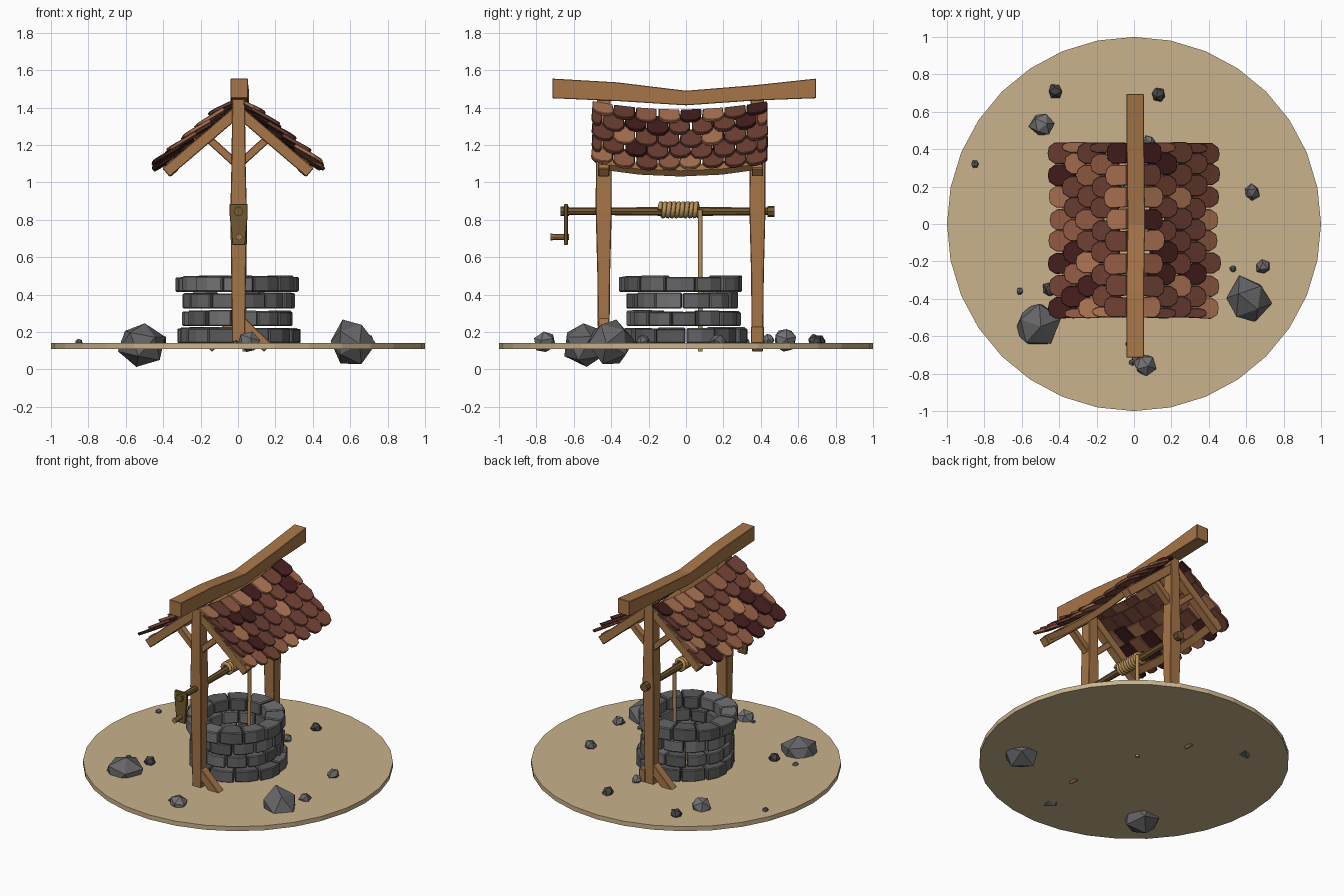
import bpy, bmesh, random
from math import sin, cos, pi, radians
from mathutils import Vector

if "Cube" in bpy.data.objects:
    bpy.data.objects.remove(bpy.data.objects["Cube"])

random.seed(4)
R = random.uniform


def mat(name, r, g, b):
    m = bpy.data.materials.new(name)
    m.diffuse_color = (r, g, b, 1)
    m.use_nodes = True
    m.node_tree.nodes["Principled BSDF"].inputs["Base Color"].default_value = m.diffuse_color
    return m


SAND = mat("sand", .58, .45, .26)
WOOD = mat("wood", .38, .18, .065)
IRON = mat("old_metal", .17, .10, .03)
ROPE = mat("rope", .48, .28, .10)
TILES = [mat("tile_%d" % i, *c) for i, c in enumerate(
    [(.43, .18, .09), (.30, .11, .06), (.17, .055, .035), (.15, .05, .035), (.06, .013, .013)])]
STONES = [mat("stone_%d" % i, c, c, c * 1.04) for i, c in enumerate([.17, .13, .10, .06])]


def mesh(name, verts, faces, m, bevel=0):
    me = bpy.data.meshes.new(name)
    me.from_pydata([tuple(v) for v in verts], [], faces)
    bm = bmesh.new()
    bm.from_mesh(me)
    bmesh.ops.recalc_face_normals(bm, faces=bm.faces)
    bm.to_mesh(me)
    bm.free()
    ob = bpy.data.objects.new(name, me)
    bpy.context.collection.objects.link(ob)
    me.materials.append(m)
    if bevel:
        mod = ob.modifiers.new("bevel", 'BEVEL')
        mod.width, mod.segments = bevel, 1
    return ob


def loft(name, rings, m, bevel=0):
    """Solid through a list of equal-sized point rings, capped at both ends."""
    n = len(rings[0])
    faces = [list(range(n)), [(len(rings) - 1) * n + i for i in range(n)]]
    for k in range(len(rings) - 1):
        for i in range(n):
            j = (i + 1) % n
            faces.append([k * n + i, k * n + j, k * n + n + j, k * n + n + i])
    return mesh(name, [p for r in rings for p in r], faces, m, bevel)


def bar(name, p, q, w, h, m=WOOD):
    """Square timber from p to q; w is along y where possible, h across."""
    p, q = Vector(p), Vector(q)
    d = (q - p).normalized()
    a = Vector((0, 1, 0)) if abs(d.y) < .9 else Vector((1, 0, 0))
    b = d.cross(a).normalized()
    sq = [(-1, -1), (1, -1), (1, 1), (-1, 1)]
    return loft(name, [[c + a * s * w / 2 + b * t * h / 2 for s, t in sq] for c in (p, q)], m, .004)


def rod(name, y_radii, x, z, m, n=8):
    """Round part along y from (y, radius) pairs."""
    return loft(name, [[(x + r * cos(2 * pi * i / n), y, z + r * sin(2 * pi * i / n))
                        for i in range(n)] for y, r in y_radii], m)


# ground disc
loft("ground_disc", [[(cos(i * pi / 16), sin(i * pi / 16), z) for i in range(32)]
                     for z in (.11, .142)], SAND)

# well wall: four rings of wedge stones
for k, (z0, z1, ro, cx, cy, n) in enumerate([(.14, .222, .32, .005, 0, 12), (.232, .312, .293, 0, -.01, 13),
                                             (.325, .41, .29, 0, -.02, 12), (.415, .498, .315, 0, -.03, 12)]):
    for i in range(n):
        a0 = 2 * pi * (i + .5 * (k % 2)) / n + .012
        a1 = a0 + 2 * pi / n - .024
        o, ri, t = ro + R(-.008, .014), .205 + R(-.01, .01), R(-.006, .006)
        quad = [(ri, a0), (o, a0), (o + .006, (a0 + a1) / 2), (o, a1), (ri, a1)]
        loft("well_stone", [[(cx + r * cos(a), cy + r * sin(a), z) for r, a in quad]
                            for z in (z0, z1 + t)], random.choice(STONES[:3] + STONES[:2]), .006)

# loose rocks (x, y, radius, z, shade)
for x, y, r, z, s in [(-.52, -.54, .133, .135, 1), (.61, -.41, .133, .145, 1), (-.42, .71, .042, .15, 3),
                      (-.49, .53, .07, .16, 0), (-.85, .32, .022, .145, 1), (.13, .69, .042, .15, 3),
                      (.63, .17, .045, .15, 1), (.69, -.23, .04, .15, 1), (.53, -.24, .02, .145, 1),
                      (-.61, -.36, .02, .145, 1), (-.45, -.35, .042, .15, 3), (.06, -.755, .062, .145, 0),
                      (-.01, -.74, .02, .14, 1), (.08, .44, .035, .16, 0)]:
    bpy.ops.mesh.primitive_ico_sphere_add(subdivisions=1, radius=r, location=(x, y, z),
                                          rotation=(R(0, 3), R(0, 3), R(0, 3)))
    ob = bpy.context.object
    ob.name = "rock"
    ob.data.materials.append(STONES[s])
    for v in ob.data.vertices:
        v.co *= R(.85, 1.08)

# posts, slightly swollen at mid height
for name, y in (("front_post", -.44), ("back_post", .382)):
    loft(name, [[(sx * wx + .003, y + sy * wy, z) for sx, sy in ((-1, -1), (1, -1), (1, 1), (-1, 1))]
                for z, wx, wy in ((.13, .035, .031), (.5, .039, .034), (.85, .044, .043),
                                  (1.1, .038, .042), (1.45, .034, .036))], WOOD, .004)

# foot braces and a foot block
bar("front_foot_brace", (.0, -.44, .27), (.16, -.44, .115), .06, .06)
bar("back_foot_brace", (.0, .382, .27), (-.16, .382, .115), .06, .06)
bar("back_foot_block", (.055, .382, .14), (.055, .382, .23), .07, .05)

# sagging ridge beam
loft("ridge_beam", [[(cx - .047, y, z0), (cx + .047, y, z0), (cx + .047, y, z1), (cx - .047, y, z1)]
                    for y, z0, z1, cx in ((-.715, 1.45, 1.555, .006), (-.37, 1.435, 1.535, .006),
                                          (0, 1.412, 1.49, .012), (.37, 1.438, 1.52, .008),
                                          (.695, 1.45, 1.555, .006))], WOOD, .003)

# roof frame: u runs down the slope, n is out from it
A = radians(40.5)


def slope(side, u, y, n):
    sag = .045 * max(0, 1 - ((y + .03) / .47) ** 2)
    return Vector((side * (u * cos(A) + n * sin(A)), y, 1.442 - u * sin(A) + n * cos(A) - sag))


for side in (-1, 1):
    for y in (-.44, .382):
        off = Vector((0, 0, -.006))
        bar("rafter", slope(side, .0, y, -.033) + off, slope(side, .535, y, -.033) + off, .06, .06)
        bar("roof_brace", (0, y, 1.09), (side * .165, y, 1.24), .05, .042)
    loft("eave_purlin", [[slope(side, u, y, n) for u, n in ((.46, -.045), (.51, -.045), (.51, -.005), (.46, -.005))]
                         for y in (-.46, -.25, -.03, .19, .41)], WOOD)

    # overlapping rows of round-ended tiles, every other row shifted by half
    Y0, Y1, W = -.505, .44, .118
    for row in range(5):
        for c in range(8 + row % 2):
            a = Y0 + W * (c - .5 * (row % 2))
            lo, hi = max(a, Y0) + R(0, .004), min(a + W, Y1) - R(0, .004)
            mid, h = (lo + hi) / 2, (hi - lo) / 2
            u1 = .16 + row * .1 + R(-.012, .012)
            u0 = max(.035, u1 - .165)
            lift, skew = R(.024, .036), R(-.006, .006)
            outline = [(-.95, 0), (.95, 0), (1, .72), (.6, .95), (0, 1), (-.6, .95), (-1, .72)]
            rings = []
            for th in (0, .02):
                rings.append([slope(side, u0 + t * (u1 - u0), mid + s * h + skew * t,
                                    .002 + lift * t + th) for s, t in outline])
            loft("roof_tile", rings, random.choice(TILES), .003)

# winch: axle, collars, crank plate, handle
ZA = .845
rod("winch_axle", [(-.66, .02), (-.44, .02), (-.1, .024), (.1, .024), (.47, .019)], .003, ZA, IRON)
rod("axle_end_collar", [(.435, .03), (.472, .03)], .003, ZA, IRON)
rod("axle_crank_collar", [(-.67, .026), (-.625, .026)], .003, ZA, IRON)
plate = [(-.045, .885), (.052, .885), (.052, .83), (.038, .665), (-.03, .665), (-.045, .83)]
loft("crank_plate", [[(x, y, z) for x, z in plate] for y in (-.652, -.632)], IRON, .003)
rod("crank_handle", [(-.725, .018), (-.675, .015), (-.625, .015)], .006, .708, WOOD)


def rope(name, pts):
    cu = bpy.data.curves.new(name, 'CURVE')
    cu.dimensions = '3D'
    cu.bevel_depth, cu.bevel_resolution, cu.use_fill_caps = .0125, 1, True
    sp = cu.splines.new('POLY')
    sp.points.add(len(pts) - 1)
    for p, co in zip(sp.points, pts):
        p.co = (*co, 1)
    cu.materials.append(ROPE)
    bpy.context.collection.objects.link(bpy.data.objects.new(name, cu))


# rope coil around the axle and the hanging end
T, N = 9, 10
rope("rope_coil", [(.003 + .036 * cos(2 * pi * i / N), -.14 + .215 * i / (T * N), ZA + .008 + .036 * sin(2 * pi * i / N))
                   for i in range(T * N + 1)])
rope("hanging_rope", [(.037, .077, ZA + .01), (.035, .077, .5), (.035, .077, .095)])
